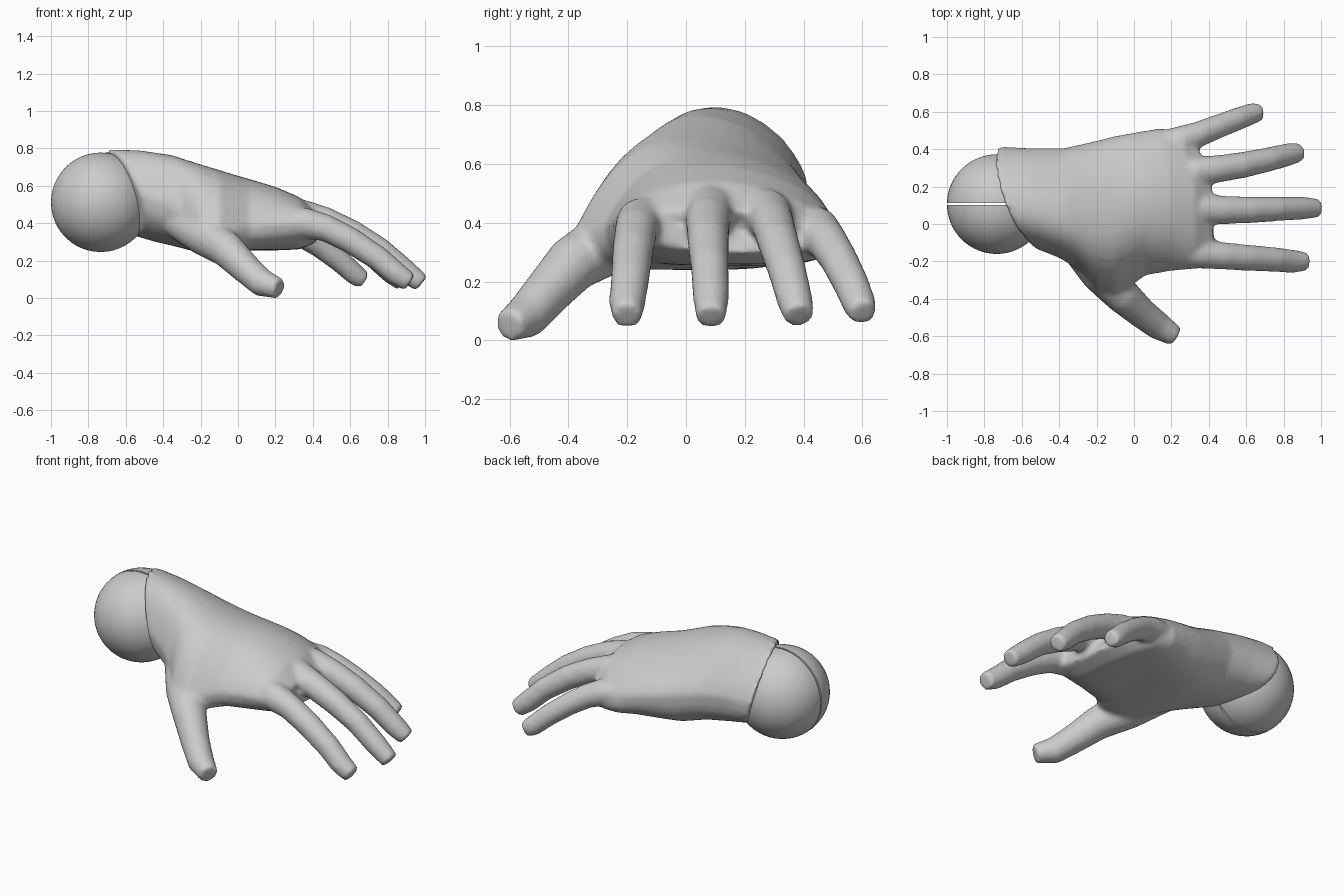
import bpy, bmesh, math
from mathutils import Vector, Matrix

if "Cube" in bpy.data.objects:
    bpy.data.objects.remove(bpy.data.objects["Cube"])

grey = bpy.data.materials.new("plain grey")
grey.use_nodes = True
grey.diffuse_color = (0.6, 0.6, 0.6, 1)
grey.node_tree.nodes["Principled BSDF"].inputs["Base Color"].default_value = grey.diffuse_color


def make_object(name, bm):
    bmesh.ops.recalc_face_normals(bm, faces=bm.faces)
    mesh = bpy.data.meshes.new(name)
    bm.to_mesh(mesh)
    bm.free()
    mesh.materials.append(grey)
    obj = bpy.data.objects.new(name, mesh)
    bpy.context.collection.objects.link(obj)
    return obj


def loft(bm, rings):
    """Skin a closed shell over rings of points."""
    loops = [[bm.verts.new(p) for p in ring] for ring in rings]
    n = len(loops[0])
    for a, b in zip(loops, loops[1:]):
        for i in range(n):
            j = (i + 1) % n
            bm.faces.new((a[i], a[j], b[j], b[i]))
    bm.faces.new(loops[0])
    bm.faces.new(loops[-1])


def palm_ring(x, y_thumb, y_little, z_thumb, z_little, top, bottom, hollow):
    """Arched cross-section with a hollow underside, slanted at wrist and knuckles."""
    mid, half = (y_thumb + y_little) / 2, (y_little - y_thumb) / 2
    wrist, knuckle = max(0, (-0.2 - x) / 0.44), max(0, x / 0.43)
    ring = []
    for k in range(40):
        t = math.tau * k / 40
        u, s = math.cos(t), math.sin(t)
        edge = z_thumb + (z_little - z_thumb) * (u + 1) / 2
        y = mid + half * u
        if s >= 0:
            y -= 0.04 * s
            z = edge + (top - edge) * s ** (1.2 + 0.9 * max(0, -u) * (1 - knuckle))
        else:
            y -= 0.1 * knuckle * s
            z = edge - (edge - bottom) * (-s) ** 0.7 + hollow * s ** 4
        slant = -0.38 * wrist * (y - 0.15) - 0.3 * wrist * (z - 0.57)
        slant -= 0.9 * knuckle * max(0, y - 0.1) ** 2
        ring.append((x + slant, y, z))
    return ring


def digit(bm, path):
    """Round tapering tube along points of x, y, z, radius."""
    pts = [Vector(p[:3]) for p in path]
    rings = []
    for i, p in enumerate(pts):
        along = (pts[min(i + 1, len(pts) - 1)] - pts[max(i - 1, 0)]).normalized()
        side = along.cross(Vector((0, 0, 1))).normalized()
        up = side.cross(along)
        rings.append([p + path[i][3] * (side * math.cos(a) + up * math.sin(a))
                      for a in (math.tau * k / 14 for k in range(14))])
    loft(bm, rings)


# Hand: palm and digits fused into one skin
bm = bmesh.new()
loft(bm, [palm_ring(*s) for s in (
    (-.64, -.13, .415, .55, .54, .795, .34, 0),
    (-.5, -.18, .405, .49, .54, .79, .3, 0),
    (-.35, -.25, .405, .43, .51, .765, .26, .01),
    (-.2, -.36, .445, .37, .47, .715, .21, .03),
    (-.1, -.385, .47, .345, .45, .685, .21, .03),
    (-.02, -.335, .485, .355, .435, .66, .215, .03),
    (.06, -.275, .495, .375, .42, .637, .225, .03),
    (.2, -.25, .508, .385, .40, .595, .225, .03),
    (.33, -.24, .495, .39, .38, .54, .24, .02),
    (.43, -.21, .43, .385, .37, .445, .3, 0))])
thumb = [(-.34, -.08, .42, .09), (-.18, -.26, .335, .11), (-.06, -.385, .26, .097),
         (.04, -.475, .16, .083), (.13, -.545, .08, .076), (.222, -.602, .05, .056)]
index_finger = [(.16, -.12, .41, .08), (.36, -.155, .4, .085), (.47, -.17, .375, .074),
                (.6, -.18, .31, .071), (.75, -.19, .212, .067), (.85, -.2, .128, .063),
                (.92, -.2, .083, .052)]
middle_finger = [(.16, .09, .47, .08), (.36, .083, .435, .088), (.47, .075, .41, .077),
                 (.62, .075, .342, .072), (.76, .08, .258, .066), (.89, .085, .15, .063),
                 (.982, .085, .078, .052)]
ring_finger = [(.13, .25, .45, .08), (.33, .277, .43, .085), (.45, .295, .395, .074),
               (.58, .315, .33, .071), (.72, .345, .233, .066), (.82, .37, .137, .062),
               (.885, .385, .082, .052)]
little_finger = [(.06, .4, .4, .075), (.25, .445, .375, .08), (.34, .478, .34, .07),
                 (.44, .518, .278, .065), (.55, .56, .195, .062), (.63, .59, .122, .058),
                 (.675, .602, .094, .048)]
for path in (thumb, index_finger, middle_finger, ring_finger, little_finger):
    digit(bm, path)
hand = make_object("hand", bm)
fuse = hand.modifiers.new("fuse", 'REMESH')
fuse.mode = 'VOXEL'
fuse.voxel_size = 0.013
fuse.use_smooth_shade = True
soften = hand.modifiers.new("soften", 'SMOOTH')
soften.factor = 0.5
soften.iterations = 11

# Wrist ball: two halves with a narrow slit between them
for name, sign in (("wrist_ball_front", -1), ("wrist_ball_back", 1)):
    bm = bmesh.new()
    bmesh.ops.create_uvsphere(bm, u_segments=48, v_segments=32, radius=0.266,
                              matrix=Matrix.Rotation(math.pi / 2, 4, 'X'))
    cut = bmesh.ops.bisect_plane(bm, geom=bm.verts[:] + bm.edges[:] + bm.faces[:],
                                 plane_co=(0, sign * 0.005, 0), plane_no=(0, sign, 0),
                                 clear_inner=True)
    rim = [e for e in cut["geom_cut"] if isinstance(e, bmesh.types.BMEdge)]
    bmesh.ops.contextual_create(bm, geom=rim)
    bmesh.ops.translate(bm, verts=bm.verts, vec=(-0.734, 0.106, 0.512))
    half = make_object(name, bm)
    bpy.ops.object.select_all(action='DESELECT')
    half.select_set(True)
    bpy.context.view_layer.objects.active = half
    bpy.ops.object.shade_smooth_by_angle(angle=math.radians(40))
